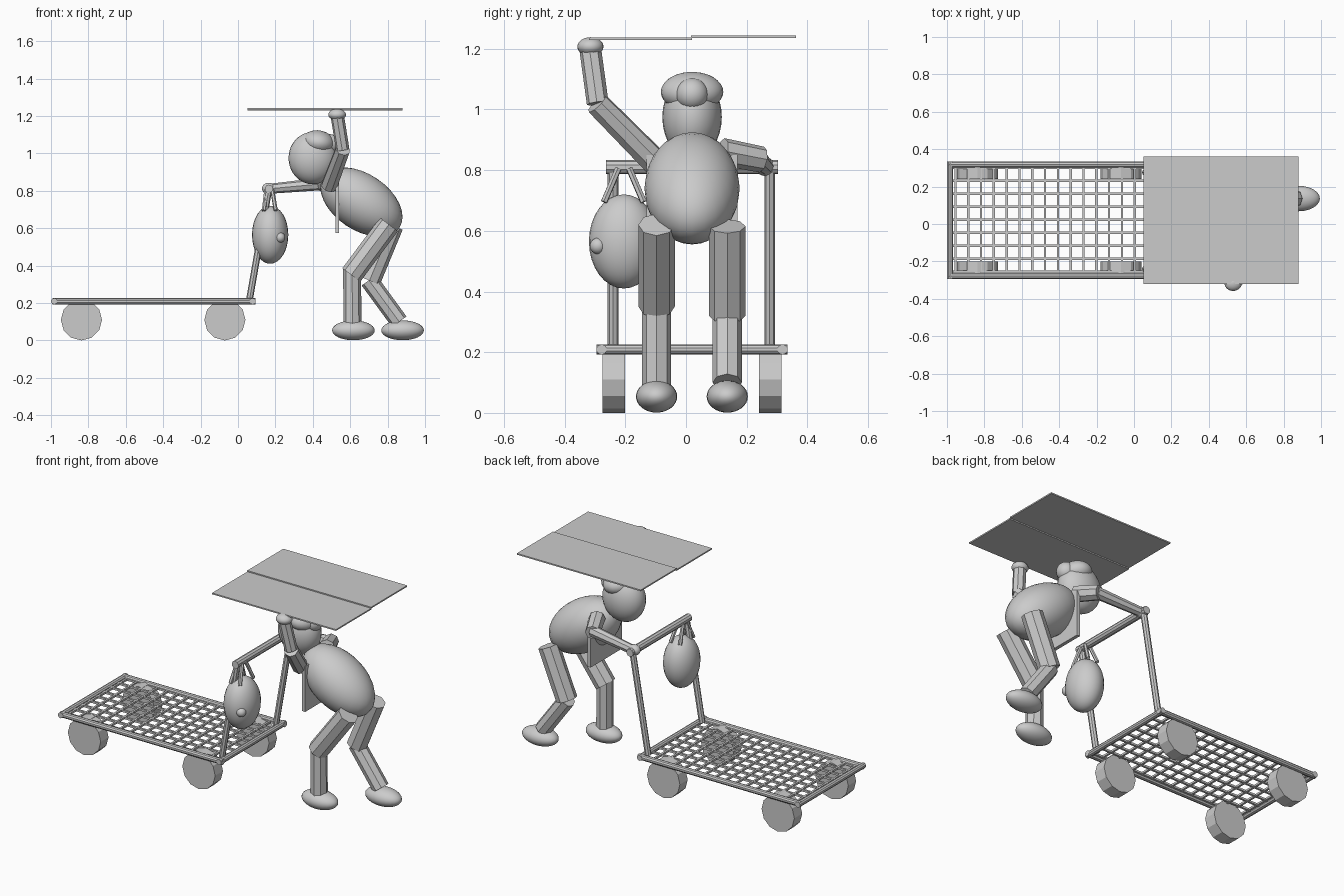
import bpy
from math import radians
from mathutils import Vector

MID = 0.02  # y of the symmetry line of cart and figure


def ball(name, loc, radii, tilt=0.0):
    bpy.ops.mesh.primitive_uv_sphere_add(segments=24, ring_count=16, radius=1, location=loc,
                                         rotation=(0, radians(tilt), 0))
    o = bpy.context.object
    o.name = name
    o.scale = radii
    bpy.ops.object.shade_smooth()
    return o


def rod(name, a, b, r1, r2=None, sides=8):
    a, b = Vector(a), Vector(b)
    d = b - a
    bpy.ops.mesh.primitive_cone_add(vertices=sides, radius1=r1, radius2=r1 if r2 is None else r2,
                                    depth=d.length, location=(a + b) / 2)
    o = bpy.context.object
    o.name = name
    o.rotation_euler = d.to_track_quat('Z', 'Y').to_euler()
    return o


def box(name, lo, hi):
    lo, hi = Vector(lo), Vector(hi)
    bpy.ops.mesh.primitive_cube_add(size=1, location=(lo + hi) / 2)
    o = bpy.context.object
    o.name = name
    o.scale = hi - lo
    return o


# Cart frame
X0, X1, Y0, Y1, Z = -0.983, 0.078, -0.278, 0.318, 0.209
for y in (Y0, Y1):
    rod("side_rail", (X0 - 0.01, y, Z), (X1 + 0.016, y, Z), 0.017, sides=10)
for x in (X0, X1):
    rod("end_rail", (x, Y0 - 0.017, Z), (x, Y1 + 0.017, Z), 0.017, sides=10)

# Wire mesh deck
for i in range(15):
    x = -0.955 + i * 0.0685
    box("deck_cross_wire", (x - 0.006, Y0, Z - 0.006), (x + 0.006, Y1, Z + 0.006))
for i in range(9):
    y = -0.255 + i * 0.0695
    box("deck_long_wire", (X0, y - 0.006, Z - 0.006), (X1, y + 0.006, Z + 0.006))

# Wheels
for x in (-0.837, -0.07):
    for y in (-0.238, 0.278):
        bpy.ops.mesh.primitive_cylinder_add(vertices=12, radius=0.11, depth=0.075,
                                            location=(x, y, 0.11), rotation=(radians(90), 0, 0))
        bpy.context.object.name = "wheel"

# Push handle
for y in (-0.24, 0.276):
    rod("handle_post", (0.06, y, 0.21), (0.165, y, 0.81), 0.018)
rod("handle_bar", (0.165, -0.263, 0.81), (0.165, 0.303, 0.81), 0.023, sides=10)

# Hanging bag with straps and button
ball("bag", (0.172, -0.205, 0.565), (0.097, 0.115, 0.155))
ball("bag_button", (0.225, -0.29, 0.55), (0.027, 0.027, 0.027))
for sx in (-1, 1):
    for sy in (-1, 1):
        rod("bag_strap", (0.17 + sx * 0.032, -0.205 + sy * 0.065, 0.695),
            (0.167 + sx * 0.016, -0.205 + sy * 0.018, 0.805), 0.011, sides=6)

# Torso, head, hair and apron
ball("torso", (0.66, MID, 0.74), (0.245, 0.157, 0.15), 34)
ball("head", (0.40, MID, 0.975), (0.13, 0.098, 0.14))
ball("hair", (0.43, MID, 1.058), (0.088, 0.103, 0.065), 10)
ball("hair_bun", (0.49, MID, 1.05), (0.053, 0.053, 0.053))
box("apron", (0.52, MID - 0.15, 0.575), (0.541, MID + 0.15, 0.85))

# Raised arm
rod("raised_upper_arm", (0.487, -0.10, 0.825), (0.56, -0.293, 1.02), 0.045, 0.041)
rod("raised_forearm", (0.56, -0.291, 1.02), (0.532, -0.315, 1.195), 0.036)
ball("raised_hand", (0.53, -0.315, 1.207), (0.047, 0.043, 0.031))

# Pushing arm
rod("pushing_upper_arm", (0.51, 0.12, 0.86), (0.45, 0.25, 0.835), 0.046, 0.043)
rod("pushing_forearm", (0.46, 0.235, 0.838), (0.18, 0.262, 0.812), 0.034, 0.027)
ball("pushing_hand", (0.165, 0.26, 0.812), (0.037, 0.032, 0.031))

# Legs: y, hip, knee, ankle, foot x
legs = [(-0.097, (0.807, 0.62), (0.606, 0.35), (0.61, 0.385), (0.612, 0.08), 0.617),
        (0.136, (0.825, 0.615), (0.703, 0.32), (0.70, 0.322), (0.862, 0.10), 0.88)]
for y, hip, knee, shin, ankle, fx in legs:
    rod("thigh", (hip[0], y, hip[1]), (knee[0], y, knee[1]), 0.06)
    rod("shin", (shin[0], y, shin[1]), (ankle[0], y, ankle[1]), 0.048)
    ball("foot", (fx, y, 0.054), (0.114, 0.068, 0.053))

# Folded cardboard sheet held overhead
box("sheet_right", (0.05, -0.32, 1.229), (0.88, MID, 1.237))
box("sheet_left", (0.05, MID - 0.003, 1.236), (0.88, 0.362, 1.244))
